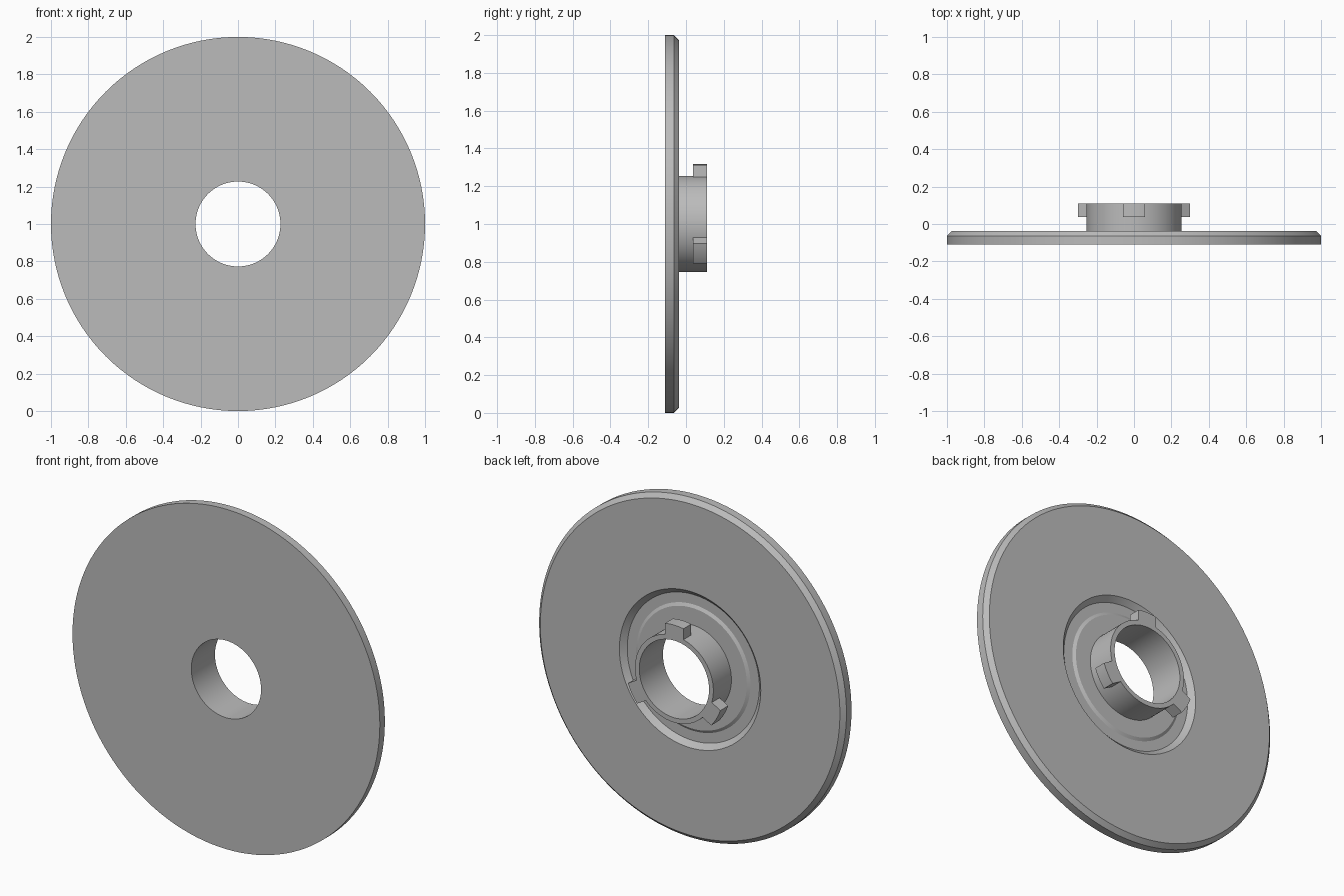
import bpy, bmesh
from math import asin, cos, sin, radians, tau
from mathutils import Matrix, Vector

cube = bpy.data.objects.get("Cube")
if cube:
    bpy.data.objects.remove(cube, do_unlink=True)

metal = bpy.data.materials.new("plain_grey")
metal.use_nodes = True
grey = (0.5, 0.5, 0.5, 1)
metal.diffuse_color = grey
metal.node_tree.nodes["Principled BSDF"].inputs["Base Color"].default_value = grey

CENTRE = Vector((0, 0, 1))
BORE, SLEEVE, TAB = 0.227, 0.255, 0.318
FRONT, BACK, TIP = -0.11, -0.038, 0.11


def finish(name, bm):
    bmesh.ops.recalc_face_normals(bm, faces=bm.faces)
    mesh = bpy.data.meshes.new(name)
    bm.to_mesh(mesh)
    bm.free()
    mesh.materials.append(metal)
    ob = bpy.data.objects.new(name, mesh)
    ob.location = CENTRE
    bpy.context.collection.objects.link(ob)
    bpy.ops.object.select_all(action='DESELECT')
    ob.select_set(True)
    bpy.context.view_layer.objects.active = ob
    bpy.ops.object.shade_smooth_by_angle(angle=radians(25))
    return ob


def lathe(name, profile, steps=128):
    """Turn a closed (radius, y) outline around the y axis."""
    bm = bmesh.new()
    ring = [bm.verts.new((r, y, 0)) for r, y in profile]
    edges = [bm.edges.new((a, b)) for a, b in zip(ring, ring[1:] + ring[:1])]
    bmesh.ops.spin(bm, geom=ring + edges, cent=(0, 0, 0), axis=(0, 1, 0),
                   angle=tau, steps=steps)
    bmesh.ops.remove_doubles(bm, verts=bm.verts, dist=1e-5)
    return finish(name, bm)


def tab(name, turn, half_width=0.06, start=0.037, steps=8):
    """Lug with parallel sides and curved inner and outer faces."""
    def arc(radius):
        a = asin(half_width / radius)
        angles = [a * (2 * i / steps - 1) for i in range(steps + 1)]
        return [(radius * sin(t), start, radius * cos(t)) for t in angles]

    bm = bmesh.new()
    inner, outer = ([bm.verts.new(p) for p in arc(r)] for r in (SLEEVE - 0.001, TAB))
    faces = [bm.faces.new((inner[i], inner[i + 1], outer[i + 1], outer[i]))
             for i in range(steps)]
    top = bmesh.ops.extrude_face_region(bm, geom=faces, use_keep_orig=True)["geom"]
    moved = [v for v in top if isinstance(v, bmesh.types.BMVert)]
    bmesh.ops.translate(bm, verts=moved, vec=(0, TIP - start, 0))
    bm.transform(Matrix.Rotation(turn, 4, 'Y'))
    return finish(name, bm)


# Disc with chamfered rim, recess, low boss and central sleeve
floor = BACK - 0.03
lathe("disc_and_sleeve", [
    (BORE, FRONT), (1, FRONT),
    (1, BACK - 0.025), (0.975, BACK),
    (0.46, BACK), (0.43, floor),
    (0.372, floor), (0.355, floor + 0.01),
    (SLEEVE, floor + 0.01), (SLEEVE, TIP), (BORE, TIP),
])

# Three locking tabs around the sleeve tip
for i, place in enumerate(("top", "lower_left", "lower_right")):
    tab("locking_tab_" + place, i * tau / 3)
